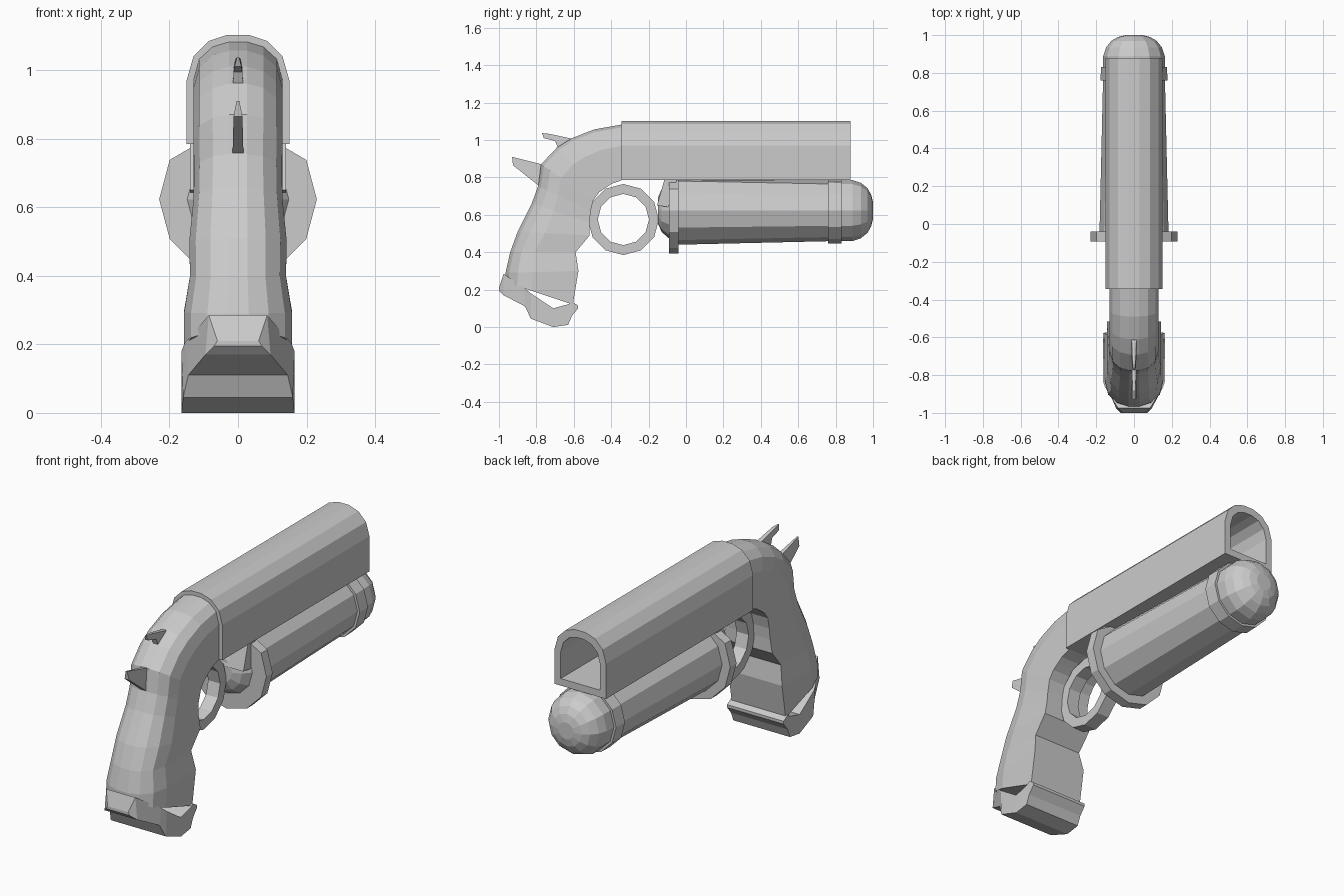
import bpy, bmesh, math

if "Cube" in bpy.data.objects:
    bpy.data.objects.remove(bpy.data.objects["Cube"])


def finish(name, bm):
    bmesh.ops.remove_doubles(bm, verts=bm.verts, dist=1e-5)
    bmesh.ops.recalc_face_normals(bm, faces=bm.faces)
    mesh = bpy.data.meshes.new(name)
    bm.to_mesh(mesh)
    bm.free()
    obj = bpy.data.objects.new(name, mesh)
    bpy.context.collection.objects.link(obj)
    return obj


def loft(name, rings, closed=False):
    """Skin a list of equal-sized point rings; cap the ends or join them."""
    bm = bmesh.new()
    vs = [[bm.verts.new(p) for p in r] for r in rings]
    n = len(rings[0])
    pairs = list(zip(vs, vs[1:])) + ([(vs[-1], vs[0])] if closed else [])
    for a, b in pairs:
        for i in range(n):
            j = (i + 1) % n
            bm.faces.new((a[i], a[j], b[j], b[i]))
    if not closed:
        bm.faces.new(vs[0])
        bm.faces.new(vs[-1])
    return finish(name, bm)


def lathe(name, profile, zc=0.623, top=0.787, n=12):
    """Revolve (y, radius) stations about a y axis, flattened at the top."""
    rings = []
    for y, r in profile:
        rings.append([(r * math.cos(k * math.tau / n), y,
                       min(top, zc + r * math.sin(k * math.tau / n))) for k in range(n)])
    return loft(name, rings)


def plate(name, outline):
    """Side outline of (y, z, half width) points, mirrored across x."""
    return loft(name, [[(s * w, y, z) for y, z, w in outline] for s in (-1, 1)])


# Barrel: arched shell with a deep hollow muzzle
half = [(0.15, 0.785), (0.15, 0.97), (0.13, 1.04), (0.085, 1.085), (0.03, 1.103)]
arch = half + [(-x, z) for x, z in reversed(half)]


def arch_ring(y, s):
    return [(x * s, y, 0.94 + (z - 0.94) * s) for x, z in arch]


loft("barrel", [arch_ring(-0.345, 1), arch_ring(0.88, 1),
                arch_ring(0.88, 0.76), arch_ring(-0.2, 0.76)])

# Tapered lower tube with domed ends, and its collars
lathe("lower_tube", [(-0.15, 0.07), (-0.13, 0.115), (-0.09, 0.15), (-0.06, 0.183),
                     (0.8, 0.163), (0.89, 0.163), (0.935, 0.148), (0.97, 0.12),
                     (0.99, 0.085), (1.0, 0.045)])
lathe("front_collar", [(0.76, 0.177), (0.832, 0.175)])
lathe("rear_collar", [(-0.092, 0.23), (-0.04, 0.23)])

# Bracket joining tube and barrel
plate("tube_bracket", [(-0.115, 0.79, 0.14), (-0.155, 0.65, 0.14),
                       (-0.08, 0.64, 0.14), (-0.05, 0.79, 0.14)])

# Curved grip: stations of inner (y, z), outer (y, z), half width
stations = [
    ((-0.33, 0.79), (-0.33, 1.085), 0.13),
    ((-0.40, 0.765), (-0.49, 1.057), 0.13),
    ((-0.43, 0.745), (-0.61, 1.01), 0.13),
    ((-0.465, 0.72), (-0.69, 0.96), 0.13),
    ((-0.495, 0.68), (-0.775, 0.87), 0.13),
    ((-0.51, 0.62), (-0.79, 0.755), 0.128),
    ((-0.515, 0.56), (-0.825, 0.66), 0.13),
    ((-0.515, 0.49), (-0.90, 0.51), 0.142),
    ((-0.59, 0.40), (-0.94, 0.40), 0.14),
    ((-0.575, 0.30), (-0.965, 0.29), 0.157),
    ((-0.605, 0.12), (-0.965, 0.24), 0.157),
]
section = [(0, 1), (0.62, 1), (0.83, 0.87), (0.95, 0.57), (1, 0.2)]
rings = []
for (y0, z0), (y1, z1), w in stations:
    side = [(w * f, y0 + (y1 - y0) * t, z0 + (z1 - z0) * t) for t, f in section]
    rings.append(side + [(-x, y, z) for x, y, z in reversed(side)])
loft("grip", rings)

# Butt cap: y, low z, high z, low half width, high half width
cap = [(-1.0, 0.195, 0.21, 0.07, 0.06), (-0.975, 0.17, 0.285, 0.095, 0.085),
       (-0.86, 0.11, 0.205, 0.145, 0.155), (-0.83, 0.045, 0.18, 0.16, 0.165),
       (-0.71, 0.0, 0.1, 0.165, 0.165), (-0.63, 0.012, 0.122, 0.165, 0.165),
       (-0.61, 0.06, 0.135, 0.165, 0.165), (-0.577, 0.1, 0.115, 0.165, 0.165)]
loft("butt_cap", [[(-a, y, lo), (a, y, lo), (b, y, hi), (-b, y, hi)]
                  for y, lo, hi, a, b in cap])

# Trigger guard ring
guard = []
for k in range(12):
    c, s = math.cos(k * math.tau / 12), math.sin(k * math.tau / 12)
    guard.append([(x, -0.335 + r * c, 0.575 + r * s)
                  for x, r in ((-0.035, 0.137), (0.035, 0.137), (0.035, 0.19), (-0.035, 0.19))])
loft("trigger_guard", guard, closed=True)

# Hammer spurs on the back of the grip
plate("upper_spur", [(-0.77, 1.037, 0.003), (-0.73, 1.033, 0.008), (-0.6, 1.005, 0.013),
                     (-0.68, 0.945, 0.015), (-0.7, 0.995, 0.013), (-0.76, 1.01, 0.01)])
plate("lower_spur", [(-0.93, 0.91, 0.004), (-0.77, 0.87, 0.012),
                     (-0.78, 0.75, 0.016), (-0.925, 0.865, 0.013)])
